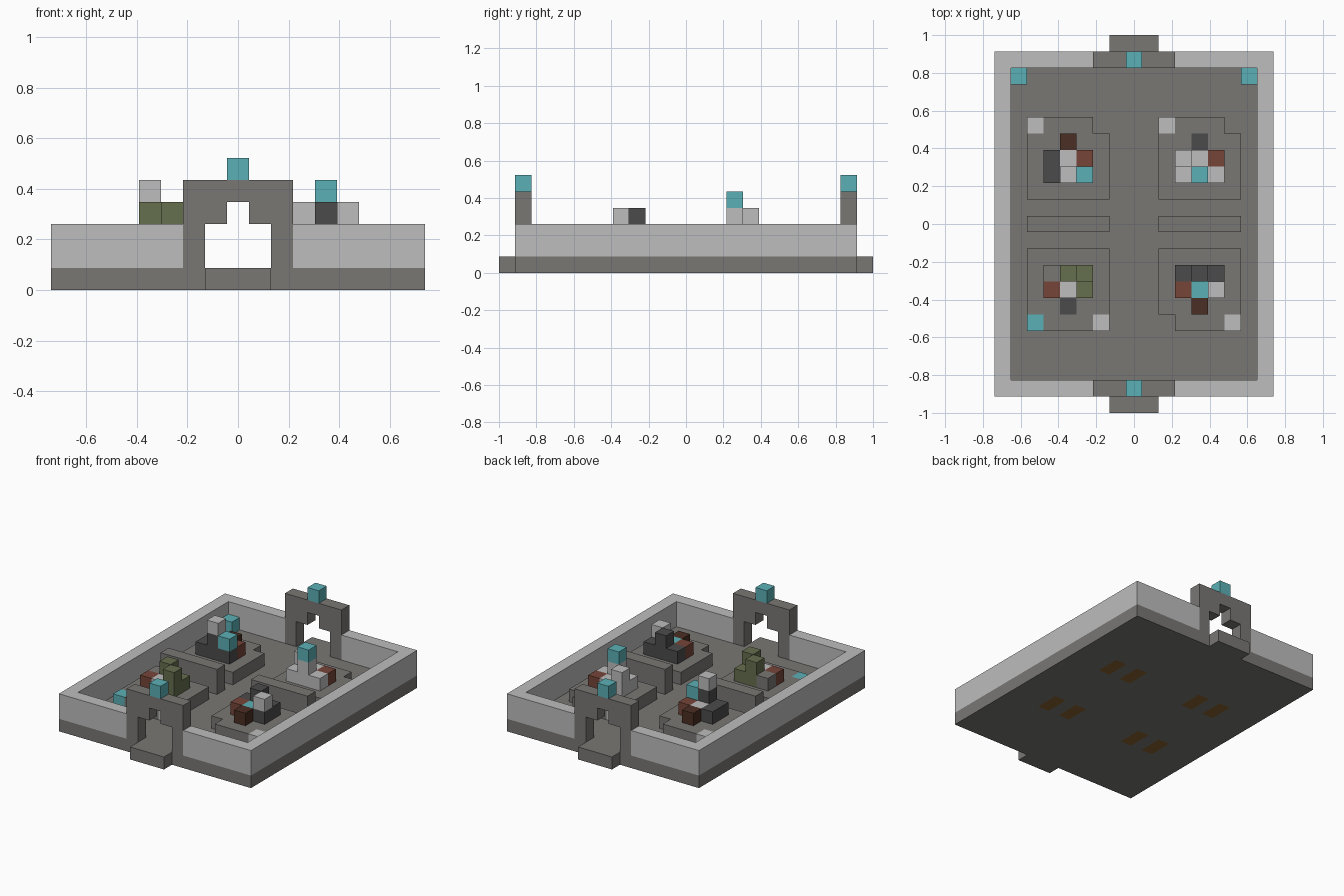
import bpy
import bmesh

default_cube = bpy.data.objects.get("Cube")
if default_cube:
    bpy.data.objects.remove(default_cube, do_unlink=True)

UNIT = 2 / 23  # edge of one building block


def linear(channel):
    channel /= 255
    return channel / 12.92 if channel <= 0.04045 else ((channel + 0.055) / 1.055) ** 2.4


def make_material(name, red, green, blue):
    material = bpy.data.materials.new(name)
    colour = (linear(red), linear(green), linear(blue), 1)
    material.use_nodes = True
    material.diffuse_color = colour
    shader = next(n for n in material.node_tree.nodes if n.type == "BSDF_PRINCIPLED")
    shader.inputs["Base Color"].default_value = colour
    shader.inputs["Roughness"].default_value = 0.9
    return material


stone = make_material("stone grey", 121, 119, 116)
pale = make_material("pale grey", 189, 189, 189)
teal = make_material("teal", 91, 176, 182)
rust = make_material("rust red", 118, 69, 56)
bark = make_material("dark brown", 74, 46, 35)
moss = make_material("moss green", 101, 110, 78)
charcoal = make_material("charcoal", 75, 75, 75)
timber = make_material("timber brown", 138, 98, 50)


def cells(x_range, y_range, z_range):
    """All block positions in an inclusive box."""
    spans = [range(low, high + 1) for low, high in (x_range, y_range, z_range)]
    return {(x, y, z) for x in spans[0] for y in spans[1] for z in spans[2]}


def column(x, y, bottom, top):
    return cells((x, x), (y, y), (bottom, top))


def build(name, blocks, material):
    """Skin a set of blocks with outer faces only, then join flat areas."""
    bm = bmesh.new()
    for block in sorted(blocks):
        for axis in range(3):
            for side in (-1, 1):
                neighbour = list(block)
                neighbour[axis] += side
                if tuple(neighbour) in blocks:
                    continue
                corners = []
                for a, b in ((-1, -1), (1, -1), (1, 1), (-1, 1)):
                    offset = [0, 0, 0]
                    offset[axis] = side
                    offset[(axis + 1) % 3] = a * side
                    offset[(axis + 2) % 3] = b
                    point = [c + o / 2 for c, o in zip(block, offset)]
                    point[2] += 0.5
                    corners.append(bm.verts.new([p * UNIT for p in point]))
                bm.faces.new(corners)
    bmesh.ops.remove_doubles(bm, verts=bm.verts, dist=UNIT / 100)
    bmesh.ops.dissolve_limit(bm, angle_limit=0.01, verts=bm.verts, edges=bm.edges)
    bmesh.ops.triangulate(bm, faces=[f for f in bm.faces if len(f.verts) > 4])
    mesh = bpy.data.meshes.new(name)
    bm.to_mesh(mesh)
    bm.free()
    mesh.materials.append(material)
    obj = bpy.data.objects.new(name, mesh)
    bpy.context.collection.objects.link(obj)
    return obj


# Timber strips let into the underside
strips = set()
for x in (-5, -3, 3, 5):
    for rows in ((-4, -3), (3, 4)):
        strips |= cells((x, x), rows, (0, 0))
build("underside_strips", strips, timber)

# Floor slab with a doorstep at each end
floor = cells((-8, 8), (-10, 10), (0, 0)) | cells((-1, 1), (-11, 11), (0, 0))
build("floor_slab", floor - strips, stone)

# Perimeter wall, left open at the gates
wall = cells((-8, 8), (-10, 10), (1, 2)) - cells((-7, 7), (-9, 9), (1, 2))
build("perimeter_wall", wall - cells((-2, 2), (-10, 10), (1, 2)), pale)

# Gate arches, each crowned with a lamp
for label, y in (("front", -10), ("back", 10)):
    opening = cells((-1, 1), (y, y), (1, 2)) | column(0, y, 3, 3)
    build(label + "_gate", cells((-2, 2), (y, y), (1, 4)) - opening, stone)
    build(label + "_gate_lamp", column(0, y, 5, 5), teal)

# Dividing walls and back corner lamps
for label, side in (("right", -1), ("left", 1)):
    ends = sorted((side * 2, side * 6))
    build(label + "_divider", cells(ends, (0, 0), (1, 2)), stone)
    build(label + "_corner_lamp", column(side * 7, 9, 1, 1), teal)


def plot(name, side_x, side_y, notch, inlays, stacks):
    """A low plinth with flush coloured inlays and block stacks on top."""
    plinth = cells(sorted((side_x * 2, side_x * 6)), sorted((side_y * 2, side_y * 6)), (1, 1))
    for x, y, material, part in inlays:
        inlay = column(x, y, 1, 1)
        plinth -= inlay
        build(f"{name}_{part}", inlay, material)
    if notch:
        plinth -= column(*notch, 1, 1)
    build(name + "_plinth", plinth, stone)
    for part, (material, columns) in stacks.items():
        blocks = set()
        for entry in columns:
            blocks |= column(*entry)
        build(f"{name}_{part}", blocks, material)


plot("back_right", -1, 1, (-2, 6),
     [(-6, 6, pale, "corner_stone")],
     {"dark_ruin": (charcoal, [(-5, 3, 2, 2), (-5, 4, 2, 2), (-4, 3, 2, 3), (-3, 3, 2, 2)]),
      "chimney": (pale, [(-4, 3, 4, 4)]),
      "pale_floor": (pale, [(-4, 4, 2, 2)]),
      "lamp": (teal, [(-3, 3, 3, 3)]),
      "rust_block": (rust, [(-3, 4, 2, 2)]),
      "door_block": (bark, [(-4, 5, 2, 2)])})

plot("back_left", 1, 1, (6, 6),
     [(2, 6, pale, "corner_stone"), (4, 5, charcoal, "threshold")],
     {"pale_ruin": (pale, [(3, 3, 2, 2), (4, 3, 2, 3), (5, 3, 2, 2), (3, 4, 2, 3), (4, 4, 2, 2)]),
      "lamp": (teal, [(4, 3, 4, 4)]),
      "rust_block": (rust, [(5, 4, 2, 2)])})

plot("front_right", -1, -1, None,
     [(-6, -6, teal, "corner_lamp"), (-2, -6, pale, "corner_stone"),
      (-4, -5, charcoal, "threshold")],
     {"mossy_ruin": (moss, [(-4, -3, 2, 3), (-3, -3, 2, 2), (-3, -4, 2, 3)]),
      "stone_block": (stone, [(-5, -3, 2, 2)]),
      "pale_floor": (pale, [(-4, -4, 2, 2)]),
      "rust_block": (rust, [(-5, -4, 2, 2)])})

plot("front_left", 1, -1, (2, -6),
     [(6, -6, pale, "corner_stone")],
     {"dark_ruin": (charcoal, [(3, -3, 2, 2), (4, -3, 2, 3), (5, -3, 2, 2), (5, -4, 2, 2)]),
      "chimney": (pale, [(5, -4, 3, 3)]),
      "lamp": (teal, [(4, -4, 2, 2)]),
      "rust_block": (rust, [(3, -4, 2, 2)]),
      "door_block": (bark, [(4, -5, 2, 2)])})
